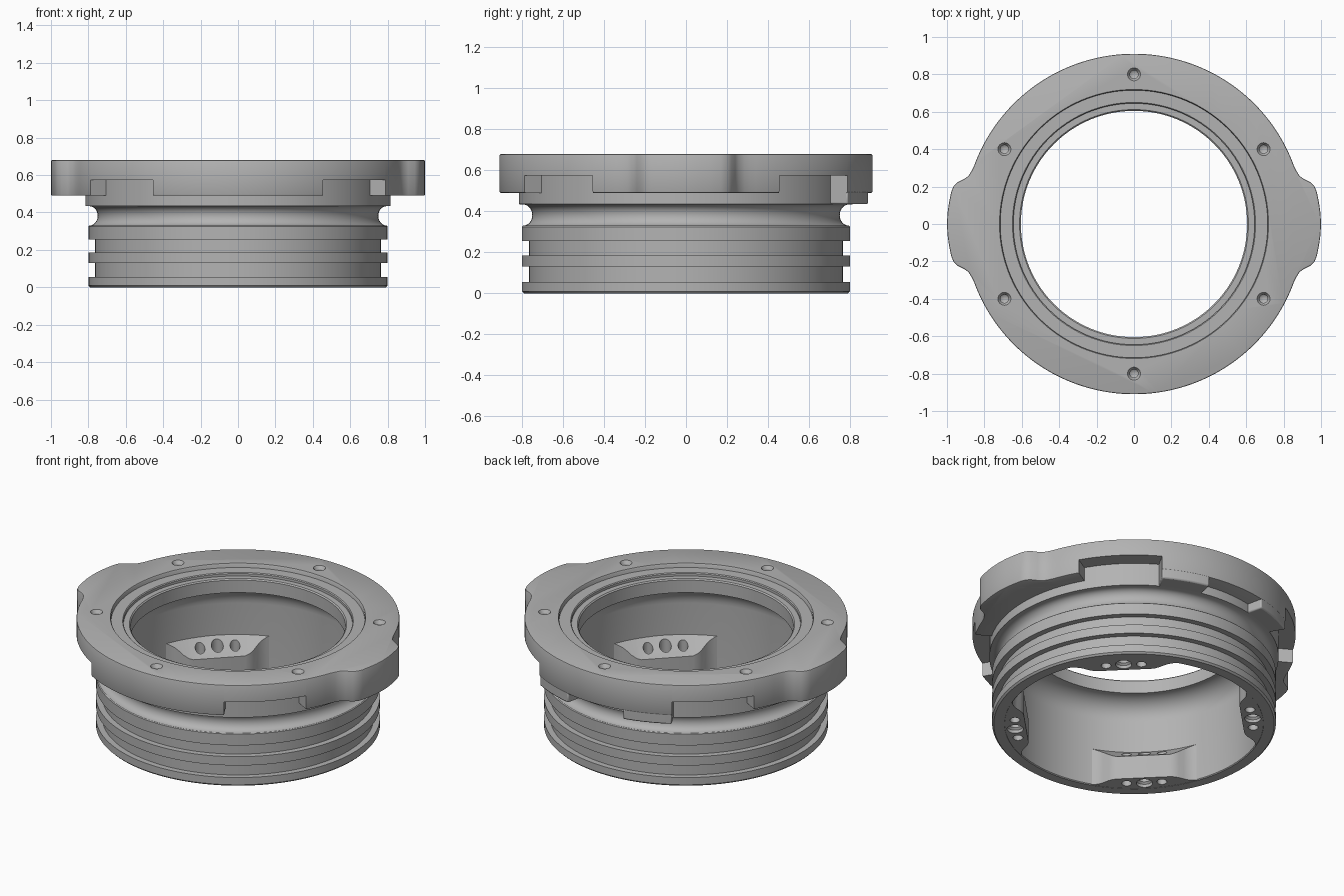
import bpy, bmesh
from math import sin, cos, radians, sqrt, pi, atan2

cube = bpy.data.objects.get("Cube")
if cube:
    bpy.data.objects.remove(cube)

metal = bpy.data.materials.new("satin grey metal")
metal.use_nodes = True
GREY = (0.45, 0.45, 0.45, 1)
metal.diffuse_color = GREY
bsdf = metal.node_tree.nodes["Principled BSDF"]
bsdf.inputs["Base Color"].default_value = GREY
bsdf.inputs["Roughness"].default_value = 0.5


def polar(r, deg):
    return r * cos(radians(deg)), r * sin(radians(deg))


def make_object(name, bm):
    bmesh.ops.recalc_face_normals(bm, faces=bm.faces)
    mesh = bpy.data.meshes.new(name)
    bm.to_mesh(mesh)
    bm.free()
    ob = bpy.data.objects.new(name, mesh)
    bpy.context.collection.objects.link(ob)
    mesh.materials.append(metal)
    return ob


def select(ob):
    bpy.ops.object.select_all(action='DESELECT')
    ob.select_set(True)
    bpy.context.view_layer.objects.active = ob


def smooth(ob):
    select(ob)
    bpy.ops.object.shade_smooth_by_angle(angle=radians(30))


def prism(bm, outline, z0, z1):
    """Upright prism; z1 may be a function of x and y."""
    top = z1 if callable(z1) else (lambda x, y: z1)
    low = [bm.verts.new((x, y, z0)) for x, y in outline]
    high = [bm.verts.new((x, y, top(x, y))) for x, y in outline]
    bm.faces.new(low[::-1])
    bm.faces.new(high)
    n = len(outline)
    for i in range(n):
        j = (i + 1) % n
        bm.faces.new((low[i], low[j], high[j], high[i]))


def sector(bm, r0, r1, a0, a1, z0, z1):
    steps = 16
    angles = [a0 + (a1 - a0) * i / steps for i in range(steps + 1)]
    prism(bm, [polar(r1, a) for a in angles] + [polar(r0, a) for a in angles[::-1]], z0, z1)


def lathe(bm, profile, steps):
    """Revolve a closed (radius, height) loop; radius zero makes a pole."""
    rings = []
    for r, z in profile:
        if r == 0:
            rings.append([bm.verts.new((0, 0, z))] * steps)
        else:
            rings.append([bm.verts.new((*polar(r, 360 * k / steps), z)) for k in range(steps)])
    for a, b in zip(rings, rings[1:] + rings[:1]):
        for k in range(steps):
            j = (k + 1) % steps
            vs = list(dict.fromkeys((a[k], a[j], b[j], b[k])))
            if len(vs) > 2:
                bm.faces.new(vs)


def drill(bm, x, y, profile):
    """Solid of revolution at x, y used as a drill bit."""
    start = set(bm.verts)
    lathe(bm, profile, 24)
    bmesh.ops.translate(bm, vec=(x, y, 0), verts=[v for v in bm.verts if v not in start])


def cut(ob, bm):
    cutter = make_object("cutter", bm)
    cutter.hide_render = True
    mod = ob.modifiers.new("cut", 'BOOLEAN')
    mod.operation, mod.solver, mod.object = 'DIFFERENCE', 'EXACT', cutter
    select(ob)
    bpy.ops.object.modifier_apply(modifier="cut")
    bpy.data.objects.remove(cutter)


# Sleeve: grooved outer wall, concave neck, seat steps and flared bore
outer = [(0.79, 0), (0.8, 0.01), (0.8, 0.055), (0.765, 0.055), (0.765, 0.13),
         (0.8, 0.13), (0.8, 0.185), (0.765, 0.185), (0.765, 0.255), (0.8, 0.255), (0.8, 0.325)]
neck = [(0.795 - 0.045 * sin(pi * i / 12), 0.382 - 0.052 * cos(pi * i / 12)) for i in range(13)]
seat = [(0.815, 0.435), (0.815, 0.58), (0.73, 0.58), (0.73, 0.655), (0.65, 0.655),
        (0.645, 0.65), (0.645, 0.635), (0.612, 0.635), (0.605, 0.628), (0.605, 0.56)]
flare = [(0.605 + 0.12 * sin(pi / 2 * i / 10), 0.43 + 0.12 * cos(pi / 2 * i / 10)) for i in range(11)]
bm = bmesh.new()
lathe(bm, outer + neck + seat + flare + [(0.725, 0.005), (0.73, 0)], 128)
smooth(make_object("sleeve", bm))

# Flange plate with an ear on each side
R = 0.91
ear = [(0.868, 0.285), (0.885, 0.257), (0.91, 0.24), (0.945, 0.222), (0.966, 0.2),
       (0.978, 0.17), (0.988, 0.12), (0.997, 0.06)]
start = 20
quarter = [(1.0, 0)] + ear[::-1] + [polar(R, a) for a in range(start, 91, 2)]
half = quarter + [(-x, y) for x, y in quarter[-2::-1]]
outline = half + [(x, -y) for x, y in half[-2:0:-1]]
bm = bmesh.new()
prism(bm, outline, 0.49, 0.68)
flange = make_object("flange", bm)
bevel = flange.modifiers.new("edge", 'BEVEL')
bevel.width, bevel.segments, bevel.angle_limit = 0.007, 2, radians(60)
select(flange)
bpy.ops.object.modifier_apply(modifier="edge")

# Centre opening
bm = bmesh.new()
lathe(bm, [(0, 0.4), (0.715, 0.4), (0.715, 0.672), (0.725, 0.69), (0, 0.69)], 128)
cut(flange, bm)

# Bayonet recesses under the rim, and screw holes in the top
bm = bmesh.new()
for a in (30, 120, 210, 300):
    sector(bm, 0.77, 1.1, a, a + 30, 0.4, 0.575)
cut(flange, bm)
bm = bmesh.new()
for a in range(30, 390, 60):
    drill(bm, *polar(0.8, a), [(0, 0.595), (0.022, 0.61), (0.022, 0.66), (0.036, 0.682), (0.036, 0.7), (0, 0.7)])
cut(flange, bm)
smooth(flange)

# Pair of low stops at the back of the rim
for name, a in (("left_stop", 60), ("right_stop", 102)):
    bm = bmesh.new()
    sector(bm, 0.8, 0.909, a, a + 18, 0.435, 0.5)
    stop = make_object(name, bm)
    bevel = stop.modifiers.new("edge", 'BEVEL')
    bevel.width, bevel.segments, bevel.angle_limit = 0.008, 2, radians(60)
    smooth(stop)

# Four mounting bosses inside the bore: flared sides, sloped top, three holes each
side = [(0.31, 0.662), (0.28, 0.662), (0.25, 0.655), (0.225, 0.642), (0.2, 0.625), (0.175, 0.614), (0.15, 0.61)]
inner = side + [(-t, r) for t, r in side[::-1]]
end = sqrt(0.31 ** 2 + 0.662 ** 2)
spread = atan2(0.31, 0.662)
back = [(end * sin(spread * k / 8), end * cos(spread * k / 8)) for k in range(-7, 8)]
for i, name in enumerate(("back_left", "back_right", "front_right", "front_left")):
    a = 45 + 90 * i

    def place(t, r):
        x, y = polar(r, a)
        u, v = polar(t, a + 90)
        return x + u, y + v

    def slope(x, y):
        return 0.13 + (sqrt(x * x + y * y) - 0.61) * 0.9

    bm = bmesh.new()
    prism(bm, [place(t, r) for t, r in inner + back], 0.001, slope)
    bmesh.ops.triangulate(bm, faces=[f for f in bm.faces if len(f.verts) > 4])
    boss = make_object(name + "_boss", bm)
    bm = bmesh.new()
    drill(bm, *place(0, 0.672), [(0, -0.1), (0.046, -0.1), (0.046, 0.02), (0.034, 0.03), (0.034, 0.4), (0, 0.4)])
    for t in (-0.1, 0.1):
        drill(bm, *place(t, 0.665), [(0, -0.1), (0.028, -0.1), (0.028, 0.4), (0, 0.4)])
    cut(boss, bm)
    smooth(boss)
